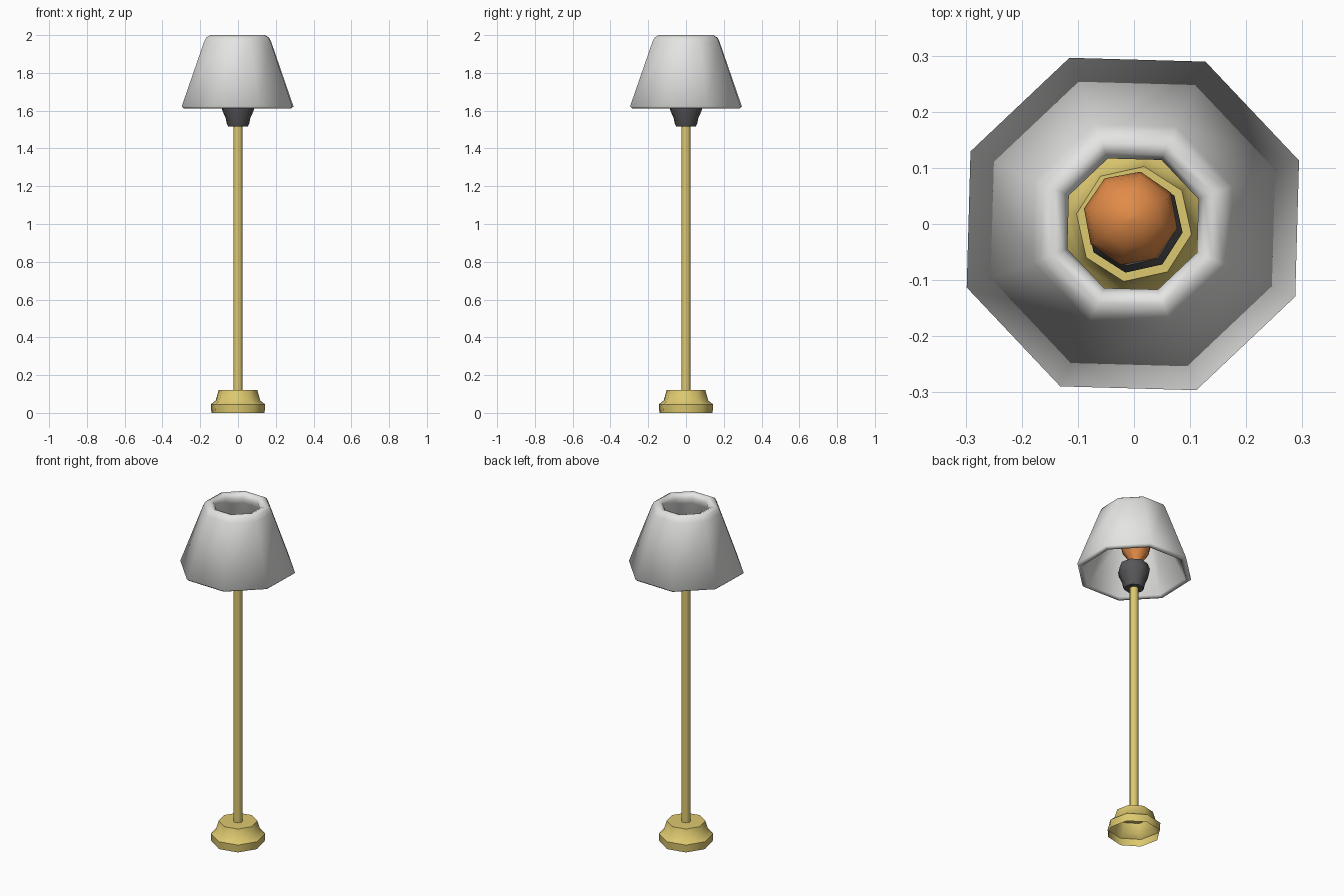
import bpy, math

if "Cube" in bpy.data.objects:
    bpy.data.objects.remove(bpy.data.objects["Cube"])


def material(name, rgb):
    m = bpy.data.materials.new(name)
    m.diffuse_color = (*rgb, 1)
    m.use_nodes = True
    m.node_tree.nodes["Principled BSDF"].inputs["Base Color"].default_value = m.diffuse_color
    return m


GOLD = material("gold metal", (0.72, 0.58, 0.16))
WHITE = material("white fabric", (0.78, 0.78, 0.77))
DARK = material("dark grey", (0.095, 0.095, 0.1))
ORANGE = material("warm orange", (0.76, 0.26, 0.065))


def lathe(name, profile, mat, phase, center=(0, 0), sides=8,
          closed=False, cap_top=False, cap_bottom=False, angle=50):
    """Spin an (r, z) profile, listed upwards on its outer side, around z."""
    verts, faces = [], []
    for r, z in profile:
        for j in range(sides):
            a = math.radians(phase) + math.tau * j / sides
            verts.append((center[0] + r * math.cos(a), center[1] + r * math.sin(a), z))
    n = len(profile)
    for i in range(n if closed else n - 1):
        k = (i + 1) % n
        for j in range(sides):
            l = (j + 1) % sides
            faces.append((i * sides + j, i * sides + l, k * sides + l, k * sides + j))
    if cap_top:
        faces.append([(n - 1) * sides + j for j in range(sides)])
    if cap_bottom:
        faces.append(list(reversed(range(sides))))
    me = bpy.data.meshes.new(name)
    me.from_pydata(verts, [], faces)
    me.materials.append(mat)
    me.polygons.foreach_set("use_smooth", [True] * len(me.polygons))
    me.set_sharp_from_angle(angle=math.radians(angle))
    ob = bpy.data.objects.new(name, me)
    bpy.context.collection.objects.link(ob)
    return ob


# Stepped foot, hollow underneath
lathe("base", [(0.143, 0), (0.146, 0.045), (0.12, 0.065), (0.104, 0.12)],
      GOLD, -10, cap_top=True)

# Upright pole
lathe("pole", [(0.025, 0.115), (0.025, 1.53)], GOLD, -10,
      cap_top=True, cap_bottom=True)

# Bulb socket
lathe("socket", [(0.052, 1.515), (0.06, 1.53), (0.066, 1.56), (0.084, 1.60),
                 (0.088, 1.625), (0.075, 1.66)],
      DARK, -10, cap_top=True, cap_bottom=True)

# Bulb: narrow neck opening into a round globe
globe = [(0.085 * math.cos(math.radians(a)), 1.78 + 0.085 * math.sin(math.radians(a)))
         for a in (-30, 0, 25, 50, 72)]
lathe("bulb", [(0.036, 1.655), (0.04, 1.69)] + globe + [(0.004, 1.866)],
      ORANGE, -12, center=(-0.006, 0.01), cap_top=True, cap_bottom=True)

# Thick octagonal shade, open at both ends with rounded rims
lathe("shade", [(0.305, 1.612), (0.317, 1.622), (0.19, 1.965), (0.178, 1.987),
                (0.155, 2.0), (0.135, 1.992), (0.125, 1.97), (0.13, 1.94),
                (0.283, 1.622), (0.29, 1.612)],
      WHITE, 20.9, center=(-0.002, 0), closed=True, angle=70)
